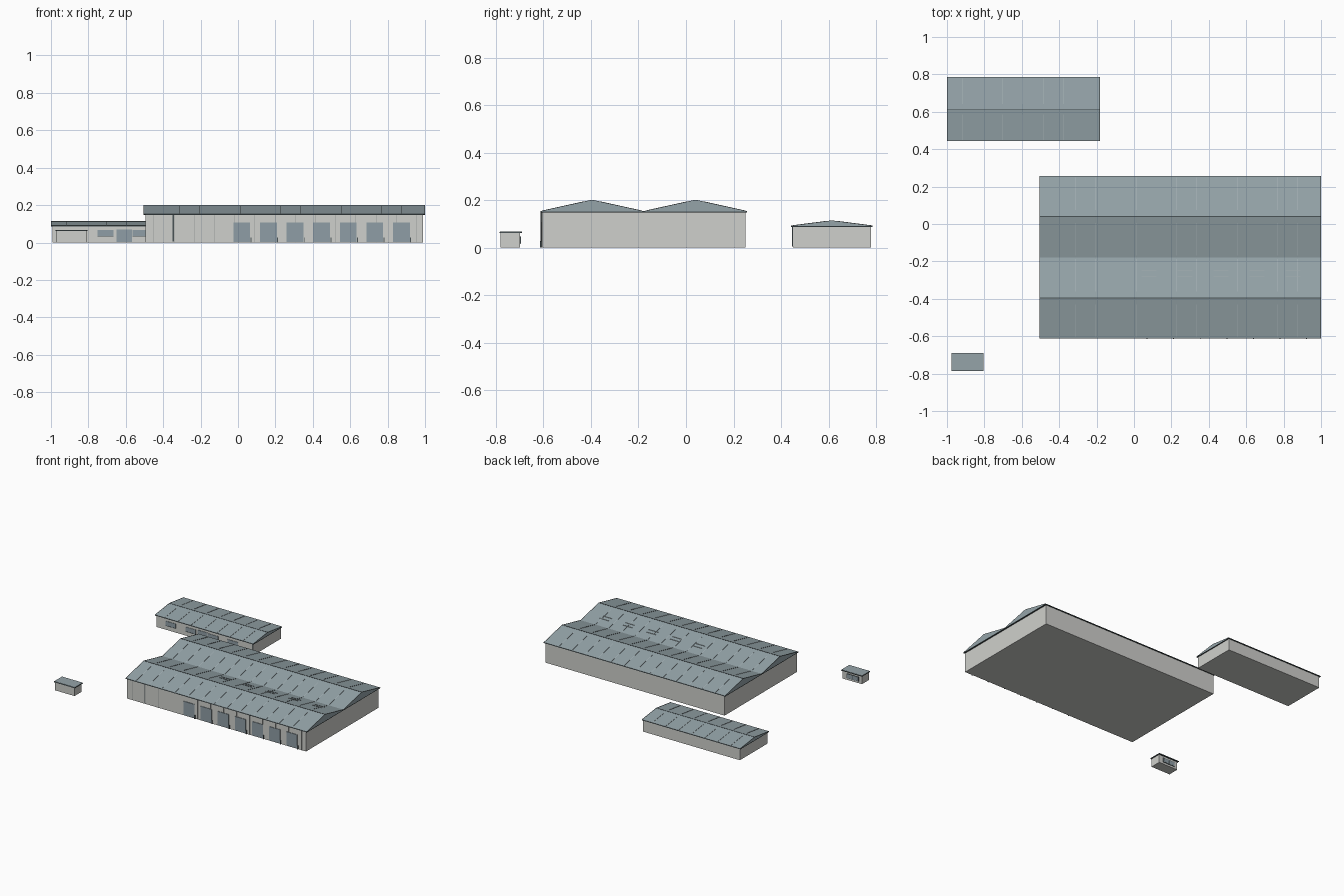
import bpy, bmesh

if "Cube" in bpy.data.objects:
    bpy.data.objects.remove(bpy.data.objects["Cube"])

def material(name, rgb):
    m = bpy.data.materials.new(name)
    lin = [((c / 255 + 0.055) / 1.055) ** 2.4 for c in rgb]
    m.diffuse_color = (*lin, 1)
    m.use_nodes = True
    m.node_tree.nodes["Principled BSDF"].inputs["Base Color"].default_value = m.diffuse_color
    return m

WALL = material("pale grey wall", (207, 208, 204))
SEAM = material("grey seam", (160, 164, 163))
ROOF = material("slate blue roof", (149, 164, 169))
RIB = material("light roof rib", (172, 184, 187))
TRIM = material("dark trim", (72, 82, 85))
GLASS = material("blue grey panel", (143, 158, 166))


def finish(name, bm, mat):
    bmesh.ops.recalc_face_normals(bm, faces=bm.faces)
    me = bpy.data.meshes.new(name)
    bm.to_mesh(me)
    bm.free()
    me.materials.append(mat)
    ob = bpy.data.objects.new(name, me)
    bpy.context.collection.objects.link(ob)
    return ob


def add_prism(bm, x0, x1, profile):
    """Extrude a (y, z) outline along x."""
    a = [bm.verts.new((x0, y, z)) for y, z in profile]
    b = [bm.verts.new((x1, y, z)) for y, z in profile]
    n = len(a)
    for i in range(n):
        j = (i + 1) % n
        bm.faces.new((a[i], a[j], b[j], b[i]))
    bm.faces.new(a)
    bm.faces.new(b)


def add_box(bm, x0, x1, y0, y1, z0, z1):
    add_prism(bm, x0, x1, [(y0, z0), (y1, z0), (y1, z1), (y0, z1)])


def boxes(name, mat, items):
    bm = bmesh.new()
    for it in items:
        add_box(bm, *it)
    return finish(name, bm, mat)


def strips(name, mat, xs, width, slopes, t0, t1, lift):
    """Thin strips running down each roof slope between fractions t0 and t1."""
    bm = bmesh.new()
    for (ya, za), (yb, zb) in slopes:
        ends = [(ya + (yb - ya) * t, za + (zb - za) * t) for t in (t0, t1)]
        (p, q), (r, s) = ends
        for x in xs:
            add_prism(bm, x - width / 2, x + width / 2,
                      [(p, q - 0.002), (r, s - 0.002), (r, s + lift), (p, q + lift)])
    return finish(name, bm, mat)


def hall(name, wall, eave, roof_x, outline, rib_xs):
    """Walled hall with a pitched roof; outline alternates eave and ridge points."""
    x0, x1 = roof_x
    ya, yb = outline[0][0], outline[-1][0]
    boxes(name + "_walls", WALL, [(*wall, 0, eave - 0.002)])
    boxes(name + "_eave_trim", TRIM, [(x0, x1, ya, yb, eave - 0.003, eave + 0.002)])
    bm = bmesh.new()
    add_prism(bm, x0, x1, [(ya, eave)] + outline + [(yb, eave)])
    finish(name + "_roof", bm, ROOF)
    slopes = []
    for p, q in zip(outline, outline[1:]):
        slopes.append((p, q) if p[1] < q[1] else (q, p))
    strips(name + "_roof_ribs", RIB, rib_xs, 0.0018, slopes, 0.04, 0.84, 0.002)
    strips(name + "_barge_trim", TRIM, (x0 + 0.001, x1 - 0.001), 0.002,
           slopes, 0, 1, 0.0012)
    ridges = [p for i, p in enumerate(outline) if i % 2]
    boxes(name + "_ridge_cap", TRIM,
          [(x0, x1, y - 0.002, y + 0.002, z - 0.002, z + 0.001) for y, z in ridges])


# Twin-gabled warehouse
hall("warehouse", (-0.495, 0.99, -0.607, 0.25), 0.15, (-0.504, 1.0),
     [(-0.613, 0.152), (-0.396, 0.2), (-0.178, 0.152), (0.04, 0.2), (0.257, 0.152)],
     [-0.42 + 0.108 * i for i in range(13)])

# Smaller hall behind
hall("annex", (-0.992, -0.19, 0.45, 0.778), 0.089, (-1.0, -0.183),
     [(0.443, 0.091), (0.614, 0.113), (0.785, 0.091)],
     [-0.918 + 0.108 * i for i in range(7)])

# Low roof hatches on one warehouse slope
bm = bmesh.new()
for i in range(5):
    x = 0.04 + 0.1925 * i
    for y in (-0.28, -0.25):
        z = 0.152 + (-0.178 - y) * 0.048 / 0.218
        add_box(bm, x, x + 0.08, y - 0.001, y + 0.001, z - 0.002, z + 0.0025)
finish("roof_hatch_edges", bm, RIB)

# Warehouse front: loading doors, bollards, wall seams, downpipe
FY = -0.607
doors = [0.02 + 0.1423 * i for i in range(7)]
boxes("loading_doors", GLASS,
      [(x - 0.045, x + 0.045, FY - 0.004, FY + 0.002, 0.004, 0.107) for x in doors])
boxes("door_bollards", TRIM,
      [(x + 0.047, x + 0.052, FY - 0.007, FY, 0.0, 0.028) for x in doors])
boxes("wall_seams", SEAM,
      [(x - 0.0012, x + 0.0012, FY - 0.002, FY + 0.002, 0, 0.147)
       for x in [-0.45 + 0.108 * i for i in range(14)]])
boxes("downpipe", TRIM, [(-0.349, -0.343, FY - 0.005, FY, 0.006, 0.147)])

# Annex front: windows, door, downpipe
AY = 0.45
boxes("annex_windows", GLASS,
      [(x, x + 0.085, AY - 0.003, AY + 0.002, 0.034, 0.066)
       for x in (-0.915, -0.75, -0.563, -0.4)])
boxes("annex_door", GLASS, [(-0.65, -0.568, AY - 0.003, AY + 0.002, 0.004, 0.07)])
boxes("annex_window_sills", TRIM,
      [(x, x + 0.085, AY - 0.004, AY + 0.002, 0.031, 0.034)
       for x in (-0.915, -0.75, -0.563, -0.4)])
boxes("annex_downpipe", TRIM, [(-0.198, -0.194, AY - 0.004, AY, 0.004, 0.088)])

# Gatehouse hut with flat roof
boxes("hut_walls", WALL, [(-0.97, -0.81, -0.78, -0.699, 0, 0.062)])
boxes("hut_roof_trim", TRIM, [(-0.977, -0.804, -0.785, -0.69, 0.061, 0.066)])
boxes("hut_roof", ROOF, [(-0.976, -0.805, -0.784, -0.691, 0.064, 0.068)])
boxes("hut_window_frame", TRIM, [(-0.945, -0.845, -0.70, -0.696, 0.014, 0.048)])
boxes("hut_window", GLASS,
      [(-0.942, -0.897, -0.70, -0.695, 0.017, 0.045),
       (-0.893, -0.848, -0.70, -0.695, 0.017, 0.045)])
boxes("hut_corner_posts", SEAM,
      [(x - 0.0015, x + 0.0015, -0.782, -0.778, 0, 0.061) for x in (-0.969, -0.811)])
